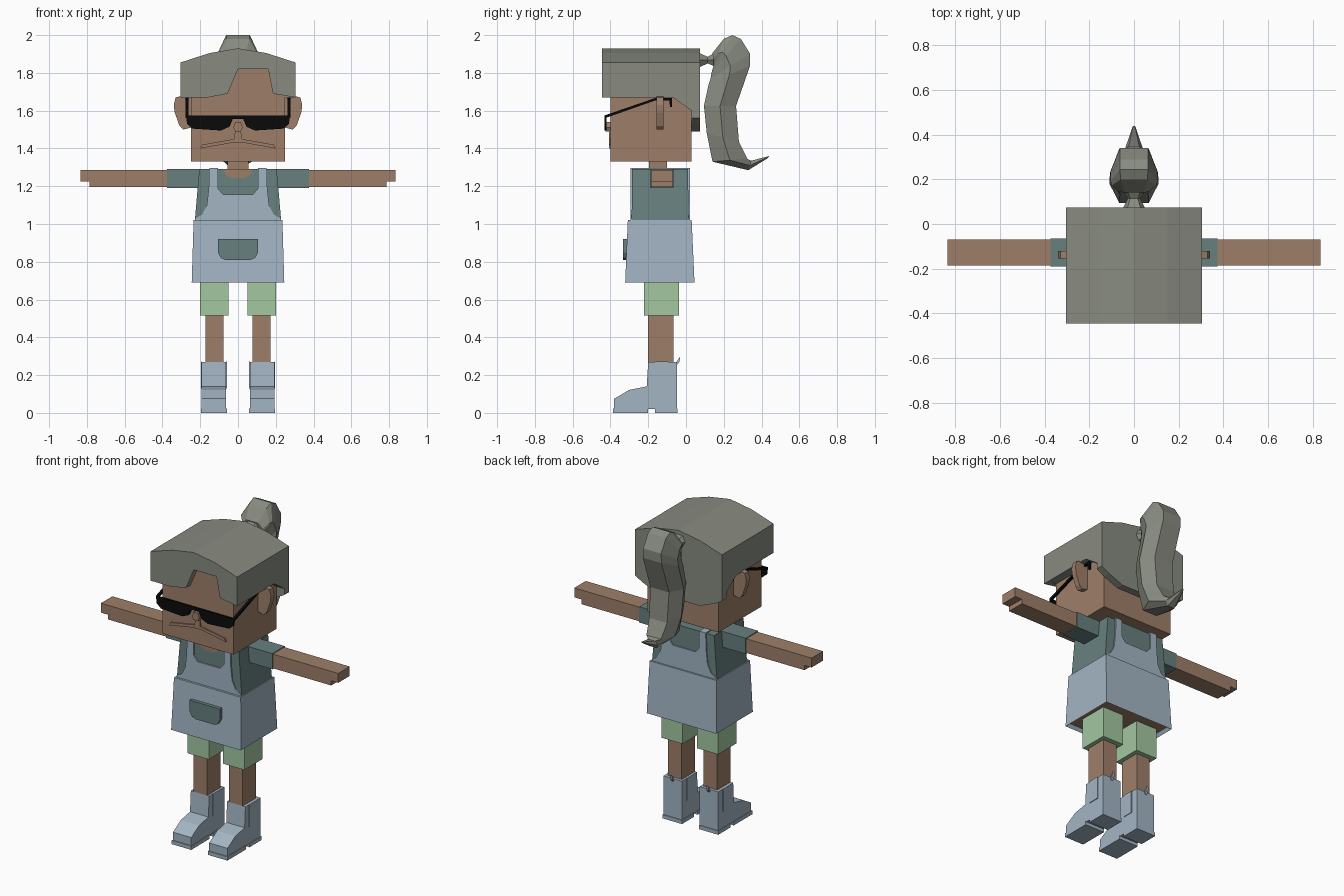
import bpy
import bmesh

cube = bpy.data.objects.get("Cube")
if cube:
    bpy.data.objects.remove(cube, do_unlink=True)


def material(name, red, green, blue):
    linear = [((c / 255 + 0.055) / 1.055) ** 2.4 for c in (red, green, blue)] + [1]
    mat = bpy.data.materials.new(name)
    mat.use_nodes = True
    mat.diffuse_color = linear
    mat.node_tree.nodes["Principled BSDF"].inputs["Base Color"].default_value = linear
    return mat


skin = material("brown skin", 158, 127, 105)
hair = material("grey hair", 136, 139, 129)
teal = material("dark teal cloth", 103, 128, 127)
denim = material("pale blue cloth", 163, 181, 196)
green = material("light green cloth", 163, 200, 161)
black = material("black plastic", 10, 10, 10)


def loft(name, rings, mat, mirror=False, base_inset=None):
    """Join rings of points into a closed solid, optionally mirrored across x."""
    bm = bmesh.new()
    loops = [[bm.verts.new(point) for point in ring] for ring in rings]
    count = len(loops[0])
    for lower, upper in zip(loops, loops[1:]):
        for i in range(count):
            j = (i + 1) % count
            bm.faces.new((lower[i], lower[j], upper[j], upper[i]))
    base = bm.faces.new(loops[0])
    bm.faces.new(loops[-1])
    bmesh.ops.recalc_face_normals(bm, faces=bm.faces)
    mesh = bpy.data.meshes.new(name)
    mesh.materials.append(mat)
    if base_inset:
        bmesh.ops.inset_region(bm, faces=[base], thickness=0.02, depth=-0.02)
        base.material_index = 1
        mesh.materials.append(base_inset)
    bm.to_mesh(mesh)
    bm.free()
    obj = bpy.data.objects.new(name, mesh)
    bpy.context.collection.objects.link(obj)
    if mirror:
        modifier = obj.modifiers.new("Mirror", 'MIRROR')
        modifier.use_mirror_merge = False
    return obj


def front_prism(name, outline, front, back, mat, mirror=False):
    """Extrude an (x, z) outline along y."""
    return loft(name, [[(x, y, z) for x, z in outline] for y in (front, back)], mat, mirror)


def side_prism(name, outline, inner, outer, mat, mirror=False):
    """Extrude a (y, z) outline along x."""
    return loft(name, [[(x, y, z) for y, z in outline] for x in (inner, outer)], mat, mirror)


def rectangle(left, right, front, back, z):
    return [(left, front, z), (right, front, z), (right, back, z), (left, back, z)]


def box(name, xs, ys, zs, mat, mirror=False):
    return loft(name, [rectangle(*xs, *ys, z) for z in zs], mat, mirror)


def reflect(half):
    """Complete a symmetric outline from its right half."""
    return half + [(-x, z) for x, z in reversed(half)]


# Head, neck and ears
box("head", (-0.25, 0.25), (-0.4, 0.03), (1.33, 1.86), skin)
box("neck", (-0.055, 0.055), (-0.195, -0.1), (1.27, 1.34), skin)
ear = [(0.25, 1.67), (0.29, 1.68), (0.33, 1.67), (0.34, 1.63),
       (0.335, 1.59), (0.31, 1.52), (0.29, 1.5), (0.25, 1.51)]
front_prism("ears", ear, -0.155, -0.12, skin, mirror=True)

# Nose and lip relief
front_prism("nose", reflect([(0.015, 1.54), (0.025, 1.51), (0.015, 1.49)]), -0.425, -0.4, skin)
lip = reflect([(0.015, 1.5), (0.02, 1.45), (0.19, 1.42), (0.2, 1.4), (0.03, 1.43)])
front_prism("upper_lip", lip, -0.408, -0.4, skin)

# Hair: arched cap with a fringe, side panels and a nape panel
arch = [(0.305, 1.855), (0.15, 1.905), (0, 1.93), (-0.15, 1.905), (-0.305, 1.855)]
fringe = [(-0.305, 1.67), (-0.16, 1.67), (-0.055, 1.69), (0, 1.82),
          (0.16, 1.82), (0.185, 1.69), (0.305, 1.67)]
front_prism("hair_fringe", arch + fringe, -0.445, -0.4, hair)
front_prism("hair_cap", arch + [(-0.305, 1.82), (0.305, 1.82)], -0.4, 0.075, hair)
side = [(-0.4, 1.82), (0.075, 1.82), (0.075, 1.56), (0.03, 1.6), (-0.07, 1.67), (-0.4, 1.67)]
side_prism("hair_sides", side, 0.25, 0.305, hair, mirror=True)
nape = reflect([(0.305, 1.82), (0.305, 1.56), (0.25, 1.53), (0.15, 1.49)])
front_prism("hair_nape", nape, 0.03, 0.075, hair)


# Ponytail and its narrow tie
def tail_ring(front, back, width):
    (fy, fz), (by, bz) = front, back
    my, mz = (fy + by) / 2, (fz + bz) / 2
    flat = width * 0.6
    return [(-flat, fy, fz), (flat, fy, fz), (width, my, mz),
            (flat, by, bz), (-flat, by, bz), (-width, my, mz)]


tie = [((0.07, 1.83), (0.07, 1.905), 0.05),
       ((0.115, 1.85), (0.115, 1.885), 0.028),
       ((0.15, 1.835), (0.15, 1.905), 0.05)]
loft("ponytail_tie", [tail_ring(*ring) for ring in tie], hair)
tail = [((0.15, 1.84), (0.14, 1.905), 0.07),
        ((0.145, 1.83), (0.2, 1.98), 0.1),
        ((0.14, 1.82), (0.245, 2), 0.105),
        ((0.135, 1.8), (0.29, 1.98), 0.105),
        ((0.13, 1.77), (0.34, 1.9), 0.105),
        ((0.12, 1.74), (0.34, 1.84), 0.108),
        ((0.095, 1.625), (0.265, 1.625), 0.11),
        ((0.11, 1.48), (0.28, 1.435), 0.105),
        ((0.14, 1.33), (0.325, 1.345), 0.085),
        ((0.33, 1.285), (0.345, 1.335), 0.04),
        ((0.435, 1.35), (0.44, 1.36), 0.006)]
loft("ponytail", [tail_ring(*ring) for ring in tail], hair)

# Sunglasses
lens = [(0.02, 1.575), (0.275, 1.575), (0.27, 1.53), (0.24, 1.505),
        (0.09, 1.495), (0.045, 1.515), (0.03, 1.55)]
front_prism("lenses", lens, -0.432, -0.422, black, mirror=True)
box("glasses_bridge", (-0.03, 0.03), (-0.432, -0.422), (1.555, 1.575), black)
temple = [(-0.43, 1.575), (-0.16, 1.668), (-0.075, 1.668), (-0.075, 1.62),
          (-0.085, 1.62), (-0.088, 1.655), (-0.16, 1.655), (-0.43, 1.56)]
side_prism("glasses_temples", temple, 0.262, 0.277, black, mirror=True)

# Shirt and sleeves
loft("shirt", [rectangle(-0.23, 0.23, -0.288, 0.015, 1),
               rectangle(-0.205, 0.205, -0.285, 0.01, 1.29)], teal)
box("sleeves", (0.19, 0.375), (-0.19, -0.065), (1.19, 1.29), teal, mirror=True)
neckline = reflect([(0.08, 1.291), (0.065, 1.26), (0.03, 1.243)])
front_prism("neckline", neckline, -0.291, -0.28, skin)
box("neck_opening", (-0.08, 0.08), (-0.285, -0.05), (1.287, 1.292), skin)

# Arms with a step under the fingertips
arm = [(0.36, 1.285), (0.835, 1.285), (0.835, 1.225), (0.785, 1.225), (0.785, 1.195), (0.36, 1.195)]
front_prism("arms", arm, -0.185, -0.07, skin, mirror=True)

# Apron dress: skirt, bib front and back, shoulder straps and pocket
loft("apron_skirt", [rectangle(-0.245, 0.245, -0.322, 0.045, 0.69),
                     rectangle(-0.235, 0.235, -0.308, 0.03, 1.02)], denim, base_inset=skin)
bib = reflect([(0.232, 1.01), (0.225, 1.03), (0.19, 1.05), (0.165, 1.1), (0.155, 1.19),
               (0.152, 1.297), (0.107, 1.297), (0.107, 1.19), (0.08, 1.157)])
front_prism("bib_front", bib, -0.295, -0.286, denim)
front_prism("bib_back", bib, 0.011, 0.02, denim)
box("shoulder_straps", (0.107, 0.152), (-0.29, 0.015), (1.288, 1.297), denim, mirror=True)
pocket = reflect([(0.107, 0.92), (0.107, 0.85), (0.09, 0.82), (0.065, 0.81)])
front_prism("pocket", pocket, -0.334, -0.3, teal)

# Shorts and legs
box("shorts", (0.05, 0.2), (-0.222, -0.037), (0.515, 0.72), green, mirror=True)
box("legs", (0.077, 0.173), (-0.2, -0.067), (0.25, 0.53), skin, mirror=True)

# Ankle boots with soles, side panels and pull tabs
boot = [(-0.38, 0.02), (-0.38, 0.075), (-0.3, 0.122), (-0.208, 0.14),
        (-0.2, 0.27), (-0.048, 0.27), (-0.048, 0.02)]
side_prism("boots", boot, 0.063, 0.192, denim, mirror=True)
box("boot_toe_soles", (0.059, 0.196), (-0.386, -0.2), (0, 0.024), denim, mirror=True)
box("boot_heels", (0.059, 0.196), (-0.165, -0.044), (0, 0.024), denim, mirror=True)
for label, inner, outer in (("inner", 0.059, 0.063), ("outer", 0.192, 0.196)):
    box(label + "_boot_panels", (inner, outer), (-0.165, -0.095), (0.13, 0.272), denim, mirror=True)
tab = [(-0.05, 0.25), (-0.05, 0.27), (-0.03, 0.3), (-0.035, 0.27)]
side_prism("boot_pull_tabs", tab, 0.12, 0.135, denim, mirror=True)
